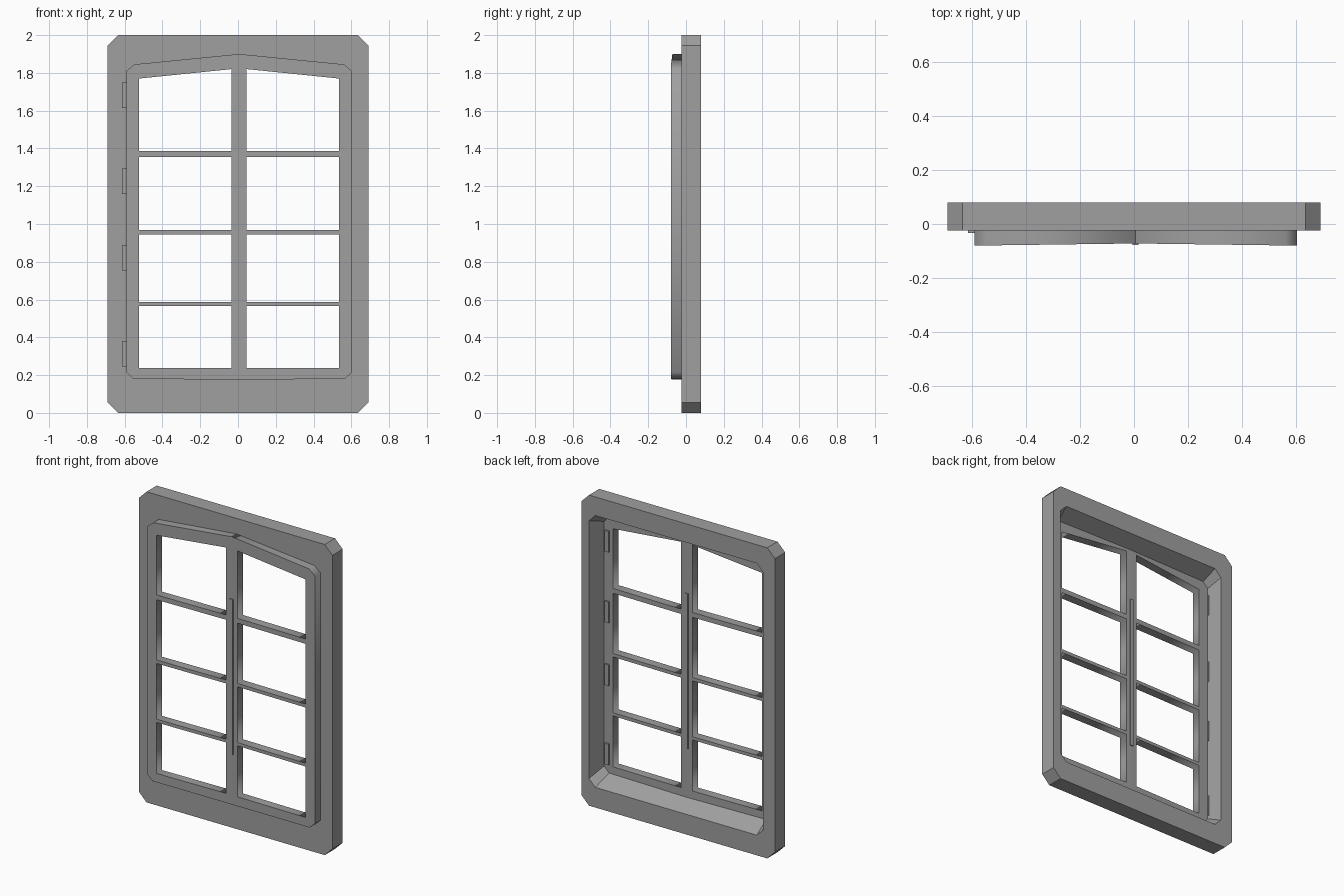
import bpy

cube = bpy.data.objects.get("Cube")
if cube:
    bpy.data.objects.remove(cube, do_unlink=True)

grey = bpy.data.materials.new("plain_grey")
grey.use_nodes = True
colour = (0.35, 0.35, 0.35, 1)
grey.diffuse_color = colour
grey.node_tree.nodes["Principled BSDF"].inputs["Base Color"].default_value = colour


def chamfered(x0, x1, z0, z1, c):
    """Outline of a rectangle with cut corners, counter-clockwise."""
    return [(x0 + c, z0), (x1 - c, z0), (x1, z0 + c), (x1, z1 - c),
            (x1 - c, z1), (x0 + c, z1), (x0, z1 - c), (x0, z0 + c)]


def mesh_object(name, verts, faces):
    mesh = bpy.data.meshes.new(name)
    mesh.from_pydata(verts, [], faces)
    mesh.materials.append(grey)
    obj = bpy.data.objects.new(name, mesh)
    bpy.context.collection.objects.link(obj)
    return obj


def box(name, x0, x1, y0, y1, z0, z1):
    verts = [(x, y, z) for x in (x0, x1) for y in (y0, y1) for z in (z0, z1)]
    faces = [(0, 1, 3, 2), (4, 6, 7, 5), (0, 4, 5, 1),
             (2, 3, 7, 6), (0, 2, 6, 4), (1, 5, 7, 3)]
    return mesh_object(name, verts, faces)


# Outer frame: four chamfered loops bridged around a splayed opening
FRONT, BACK = -0.024, 0.08
outer = chamfered(-0.69, 0.69, 0, 2, 0.055)
loops = [(outer, FRONT), (outer, BACK),
         (chamfered(-0.605, 0.635, 0.13, 1.88, 0.045), BACK),
         (chamfered(-0.59, 0.6, 0.19, 1.835, 0.035), FRONT)]
verts = [(x, y, z) for loop, y in loops for x, z in loop]
faces = []
for a in range(4):
    b = (a + 1) % 4
    for i in range(8):
        j = (i + 1) % 8
        faces.append((a * 8 + i, a * 8 + j, b * 8 + j, b * 8 + i))
mesh_object("outer_frame", verts, faces)

# Casements: arched panels with pane openings, swung slightly inward
MEET, HALF, DEPTH = 0.006, 0.597, 0.056
STILE_IN, STILE_OUT = 0.04, 0.53
PANES = [(0.237, 0.565), (0.586, 0.945), (0.967, 1.355), (1.386, None)]


def casement(name, side):
    outline = [(0, 0.176), (0.56, 0.18), (HALF, 0.215),
               (HALF, 1.81), (0.555, 1.845), (0, 1.9)]
    shapes = [outline]
    for low, high in PANES:
        shapes.append([(STILE_IN, low), (STILE_OUT, low),
                       (STILE_OUT, high or 1.77), (STILE_IN, high or 1.82)])
    curve = bpy.data.curves.new(name + "_profile", "CURVE")
    curve.dimensions = "2D"
    curve.fill_mode = "BOTH"
    curve.extrude = DEPTH / 2
    for shape in shapes:
        spline = curve.splines.new("POLY")
        spline.points.add(len(shape) - 1)
        for point, (x, z) in zip(spline.points, shape):
            point.co = (side * x, z, 0, 1)
        spline.use_cyclic_u = True
    helper = bpy.data.objects.new(name + "_profile", curve)
    bpy.context.collection.objects.link(helper)
    bpy.context.view_layer.update()
    mesh = bpy.data.meshes.new_from_object(
        helper.evaluated_get(bpy.context.evaluated_depsgraph_get()))
    bpy.data.objects.remove(helper, do_unlink=True)
    for v in mesh.vertices:
        x, z, d = v.co
        swing = 0.008 * (1 - abs(x) / HALF)
        v.co = (x + MEET, FRONT - DEPTH / 2 - d + swing, z)
    mesh.materials.clear()
    mesh.materials.append(grey)
    obj = bpy.data.objects.new(name, mesh)
    bpy.context.collection.objects.link(obj)


casement("right_casement", -1)
casement("left_casement", 1)

# Closing bar over the meeting stiles
box("closing_bar", -0.005, 0.017, -0.078, -0.01, 0.5, 1.5)

# Hinges on both jambs
for n, z in enumerate((0.245, 0.755, 1.16, 1.615), 1):
    box(f"right_hinge_{n}", -0.615, -0.588, -0.033, -0.012, z, z + 0.135)
    box(f"left_hinge_{n}", 0.56, 0.588, -0.033, -0.012, z, z + 0.135)
